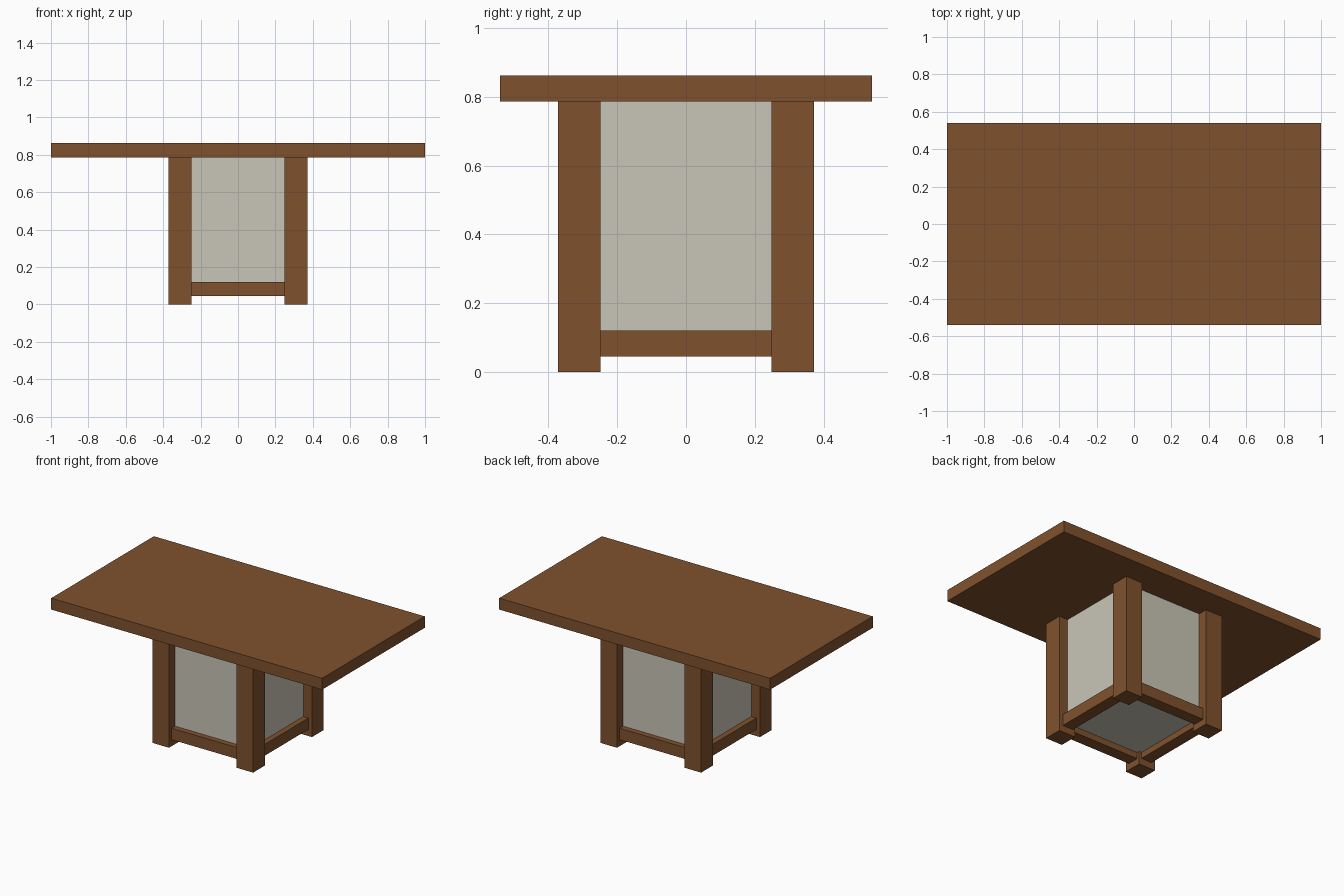
import bpy

if "Cube" in bpy.data.objects:
    bpy.data.objects.remove(bpy.data.objects["Cube"])


def material(name, color):
    m = bpy.data.materials.new(name)
    m.diffuse_color = (*color, 1.0)
    m.use_nodes = True
    m.node_tree.nodes["Principled BSDF"].inputs["Base Color"].default_value = m.diffuse_color
    return m


wood = material("brown_wood", (0.213, 0.083, 0.026))
panel = material("pale_grey_panel", (0.584, 0.565, 0.474))


def box(name, lo, hi, mat):
    bpy.ops.mesh.primitive_cube_add(size=1, location=[(a + b) / 2 for a, b in zip(lo, hi)])
    ob = bpy.context.object
    ob.name = name
    ob.scale = [b - a for a, b in zip(lo, hi)]
    bpy.ops.object.transform_apply(location=False, rotation=False, scale=True)
    ob.data.materials.append(mat)
    return ob


OUT, IN = 0.372, 0.249          # outer and inner leg positions
R_OUT, R_IN = 0.345, 0.267      # outer and inner rail positions
UNDER = 0.786                   # underside of the tabletop

# Tabletop
box("tabletop", (-1, -0.541, UNDER), (1, 0.541, 0.862), wood)

# Pale box forming the pedestal core
box("pedestal_core", (-0.308, -0.308, 0.085), (0.308, 0.308, UNDER), panel)

# Corner legs
for sx, nx in ((-1, "left"), (1, "right")):
    for sy, ny in ((-1, "front"), (1, "back")):
        xs = sorted((sx * IN, sx * OUT))
        ys = sorted((sy * IN, sy * OUT))
        box(f"{ny}_{nx}_leg", (xs[0], ys[0], 0), (xs[1], ys[1], UNDER), wood)

# Lower rails between the legs
for s, nx, ny in ((-1, "left", "front"), (1, "right", "back")):
    a, b = sorted((s * R_IN, s * R_OUT))
    box(f"{ny}_rail", (-IN, a, 0.044), (IN, b, 0.12), wood)
    box(f"{nx}_rail", (a, -IN, 0.044), (b, IN, 0.12), wood)
